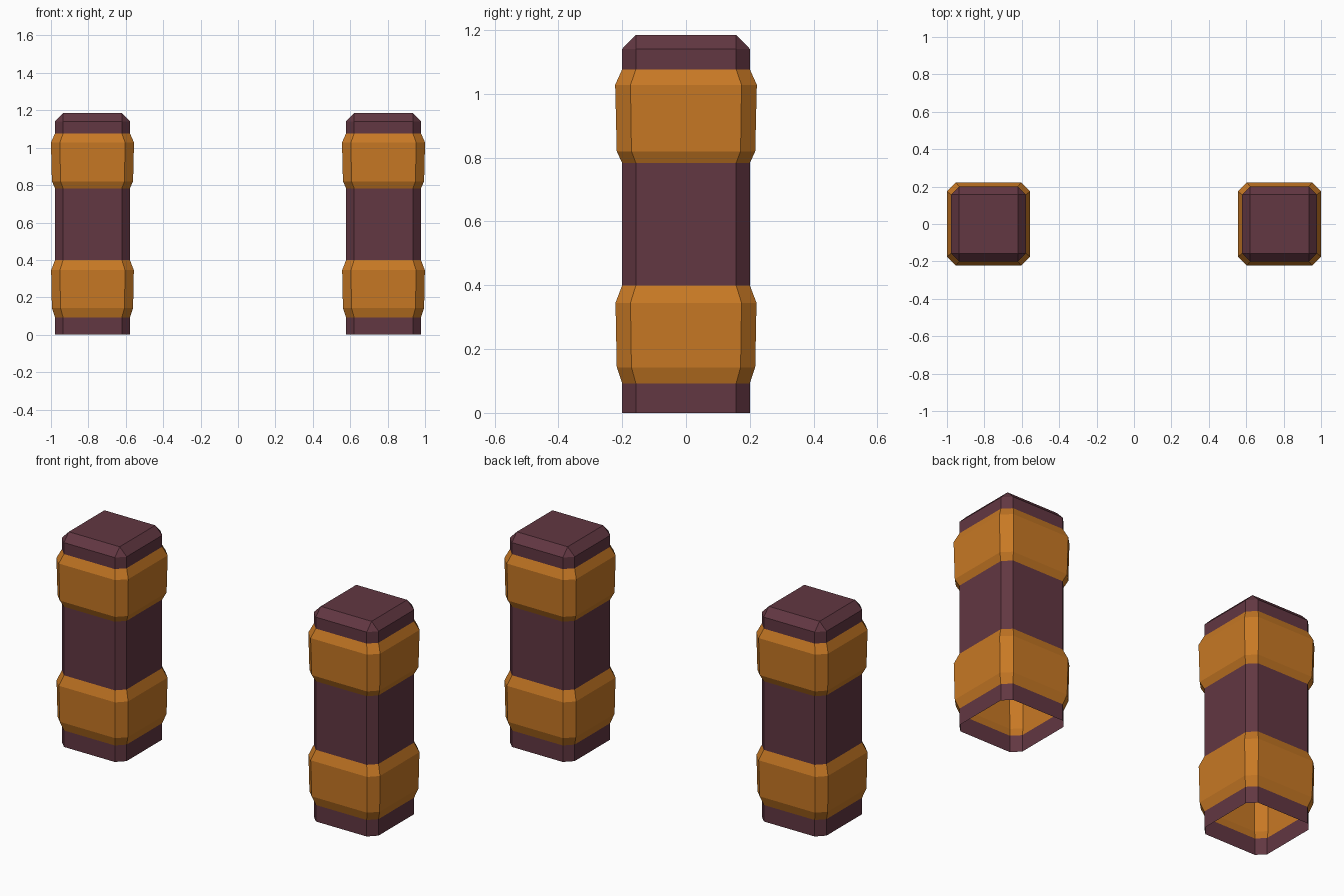
import bpy, bmesh

if "Cube" in bpy.data.objects:
    bpy.data.objects.remove(bpy.data.objects["Cube"])


def material(name, color):
    m = bpy.data.materials.new(name)
    m.diffuse_color = (*color, 1.0)
    m.use_nodes = True
    m.node_tree.nodes["Principled BSDF"].inputs["Base Color"].default_value = m.diffuse_color
    return m


plum = material("dark plum", (0.122, 0.038, 0.054))
orange = material("burnt orange", (0.575, 0.190, 0.018))

# Profile of a post: height, half width, half width of the flat side,
# material of the wall above this ring (0 plum, 1 orange)
PROFILE = [
    (0.000, 0.200, 0.157, 0),
    (0.092, 0.200, 0.157, 1),
    (0.143, 0.217, 0.171, 1),
    (0.345, 0.221, 0.174, 1),
    (0.400, 0.200, 0.157, 0),
    (0.783, 0.200, 0.157, 1),
    (0.820, 0.217, 0.171, 1),
    (1.028, 0.222, 0.174, 1),
    (1.077, 0.200, 0.157, 0),
    (1.141, 0.200, 0.157, 0),
]
TOP_Z, TOP_HALF = 1.185, 0.157


def build_post(name, x):
    bm = bmesh.new()
    # Chamfered square rings, lofted with an open bottom
    rings = []
    for z, h, f, _ in PROFILE:
        pts = [(h, -f), (h, f), (f, h), (-f, h), (-h, f), (-h, -f), (-f, -h), (f, -h)]
        rings.append([bm.verts.new((px, py, z)) for px, py in pts])
    for (a, b), row in zip(zip(rings, rings[1:]), PROFILE):
        for i in range(8):
            j = (i + 1) % 8
            bm.faces.new((a[i], a[j], b[j], b[i])).material_index = row[3]

    # Bevelled cap: four slopes, four corner triangles and a square top
    t = TOP_HALF
    cap = [bm.verts.new((px, py, TOP_Z)) for px, py in ((t, -t), (t, t), (-t, t), (-t, -t))]
    r = rings[-1]
    for k in range(4):
        n = (k + 1) % 4
        bm.faces.new((r[2 * k], r[2 * k + 1], cap[n], cap[k]))
        bm.faces.new((r[2 * k + 1], r[(2 * k + 2) % 8], cap[n]))
    bm.faces.new(cap)

    mesh = bpy.data.meshes.new(name)
    bm.to_mesh(mesh)
    bm.free()
    mesh.materials.append(plum)
    mesh.materials.append(orange)
    ob = bpy.data.objects.new(name, mesh)
    ob.location.x = x
    bpy.context.collection.objects.link(ob)


# Pair of banded posts
for name, side in (("left_post", -1), ("right_post", 1)):
    build_post(name, side * 0.778)
